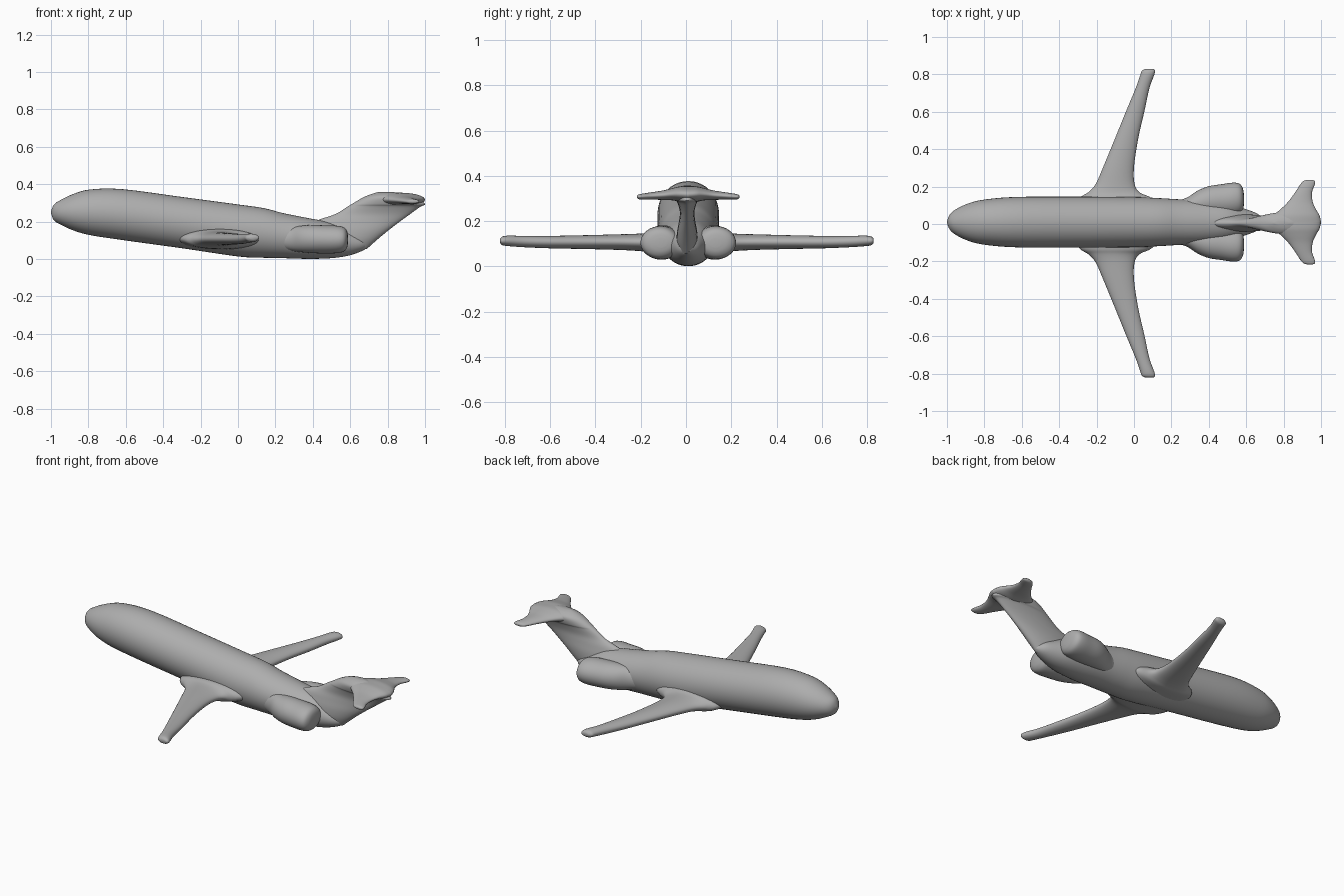
import bpy, bmesh, math
from mathutils import Vector

cube = bpy.data.objects.get("Cube")
if cube:
    bpy.data.objects.remove(cube, do_unlink=True)

# One plain grey paint
grey = bpy.data.materials.new("plain grey")
grey.use_nodes = True
colour = (0.42, 0.42, 0.42, 1)
grey.diffuse_color = colour
grey.node_tree.nodes["Principled BSDF"].inputs["Base Color"].default_value = colour
grey.node_tree.nodes["Principled BSDF"].inputs["Roughness"].default_value = 0.6

Y0 = 0.01  # centre line of the body


def spline(rows, steps):
    """Catmull-Rom interpolation through the section rows."""
    out = []
    for i in range(len(rows) - 1):
        a, b, c, d = (rows[max(0, min(len(rows) - 1, i + k))] for k in (-1, 0, 1, 2))
        for s in range(steps):
            t = s / steps
            out.append([0.5 * (2 * q + (r - p) * t + (2 * p - 5 * q + 4 * r - e) * t * t
                               + (3 * q - p - 3 * r + e) * t ** 3)
                        for p, q, r, e in zip(a, b, c, d)])
    return out + [rows[-1]]


def loft(name, rows, place, sides=32, steps=4):
    """Elliptical skin; rows are (position, min u, max u, min v, max v)."""
    bm = bmesh.new()
    rings = []
    for pos, u0, u1, v0, v1 in spline(rows, steps):
        ring = []
        for k in range(sides):
            a = 2 * math.pi * k / sides
            u = (u0 + u1) / 2 + max(abs(u1 - u0) / 2, 0.001) * math.cos(a)
            v = (v0 + v1) / 2 + max(abs(v1 - v0) / 2, 0.001) * math.sin(a)
            ring.append(bm.verts.new(Vector(place(pos, u, v))))
        rings.append(ring)
    for a, b in zip(rings, rings[1:]):
        for k in range(sides):
            j = (k + 1) % sides
            bm.faces.new((a[k], a[j], b[j], b[k]))
    bm.faces.new(rings[0])
    bm.faces.new(rings[-1])
    bmesh.ops.recalc_face_normals(bm, faces=bm.faces)
    mesh = bpy.data.meshes.new(name)
    bm.to_mesh(mesh)
    bm.free()
    obj = bpy.data.objects.new(name, mesh)
    bpy.context.collection.objects.link(obj)
    mesh.materials.append(grey)
    bpy.ops.object.select_all(action='DESELECT')
    obj.select_set(True)
    bpy.context.view_layer.objects.active = obj
    bpy.ops.object.shade_smooth_by_angle(angle=math.radians(50))
    return obj


# Fuselage: x, y range, z range
loft("fuselage", [
    (-1.00, -0.004, 0.004, 0.246, 0.254),
    (-0.985, -0.040, 0.040, 0.208, 0.290),
    (-0.95, -0.070, 0.070, 0.185, 0.315),
    (-0.88, -0.102, 0.102, 0.153, 0.348),
    (-0.79, -0.122, 0.122, 0.128, 0.372),
    (-0.62, -0.135, 0.135, 0.102, 0.374),
    (-0.30, -0.136, 0.136, 0.058, 0.332),
    (0.00, -0.134, 0.134, 0.014, 0.292),
    (0.14, -0.128, 0.128, 0.007, 0.272),
    (0.24, -0.122, 0.122, 0.005, 0.246),
    (0.38, -0.115, 0.115, 0.001, 0.218),
    (0.50, -0.100, 0.100, 0.005, 0.195),
    (0.59, -0.072, 0.072, 0.018, 0.155),
    (0.66, -0.045, 0.045, 0.042, 0.120),
    (0.70, -0.010, 0.010, 0.065, 0.095),
], lambda x, y, z: (x, y + Y0, z), sides=40)

# Fin: z, x range, y range, swept back and spreading into the tailplane
loft("tail_fin", [
    (0.055, 0.52, 0.69, -0.030, 0.030),
    (0.10, 0.42, 0.74, -0.045, 0.045),
    (0.15, 0.38, 0.80, -0.045, 0.045),
    (0.20, 0.41, 0.865, -0.036, 0.036),
    (0.24, 0.52, 0.920, -0.032, 0.032),
    (0.28, 0.585, 0.975, -0.042, 0.042),
    (0.295, 0.61, 1.000, -0.052, 0.052),
    (0.33, 0.67, 0.950, -0.058, 0.058),
    (0.35, 0.72, 0.880, -0.035, 0.035),
    (0.358, 0.75, 0.830, -0.010, 0.010),
], lambda z, x, y: (x, y + Y0 / 2, z))

# Wing: y, x range, z range, with a flared root
WING = [
    (0.04, -0.33, 0.17, 0.05, 0.165),
    (0.13, -0.295, 0.10, 0.055, 0.160),
    (0.165, -0.245, 0.03, 0.062, 0.150),
    (0.21, -0.205, 0.003, 0.068, 0.145),
    (0.30, -0.165, 0.000, 0.073, 0.142),
    (0.45, -0.103, 0.022, 0.077, 0.138),
    (0.60, -0.042, 0.056, 0.080, 0.135),
    (0.72, 0.008, 0.082, 0.085, 0.135),
    (0.79, 0.033, 0.107, 0.090, 0.136),
    (0.815, 0.042, 0.113, 0.094, 0.132),
    (0.825, 0.060, 0.104, 0.104, 0.122),
]

# Tailplane: y, x range, z range
TAILPLANE = [
    (0.00, 0.725, 1.000, 0.280, 0.355),
    (0.035, 0.745, 0.992, 0.285, 0.354),
    (0.07, 0.785, 0.972, 0.292, 0.346),
    (0.11, 0.825, 0.955, 0.294, 0.336),
    (0.16, 0.862, 0.952, 0.295, 0.328),
    (0.20, 0.888, 0.966, 0.295, 0.322),
    (0.219, 0.905, 0.968, 0.297, 0.318),
    (0.226, 0.925, 0.955, 0.303, 0.312),
]

# Engine: x, y range, z range, growing out of the fuselage side
ENGINE = [
    (0.20, 0.03, 0.105, 0.06, 0.155),
    (0.28, 0.03, 0.130, 0.045, 0.170),
    (0.34, 0.03, 0.168, 0.037, 0.178),
    (0.40, 0.03, 0.192, 0.032, 0.182),
    (0.47, 0.03, 0.203, 0.030, 0.180),
    (0.53, 0.035, 0.211, 0.032, 0.178),
    (0.565, 0.045, 0.205, 0.040, 0.170),
    (0.582, 0.065, 0.180, 0.060, 0.152),
    (0.588, 0.095, 0.145, 0.085, 0.125),
]

for side, label in ((1, "left"), (-1, "right")):
    # The nose points to -x, so +y is the far side seen from the front
    tag = "far" if side > 0 else "near"
    loft(tag + "_wing", WING, lambda y, x, z: (x, side * y + 0.004, z))
    loft(tag + "_tailplane", TAILPLANE, lambda y, x, z: (x, side * y + Y0, z))
    loft(tag + "_engine", ENGINE, lambda x, y, z: (x, side * y + Y0, z))
